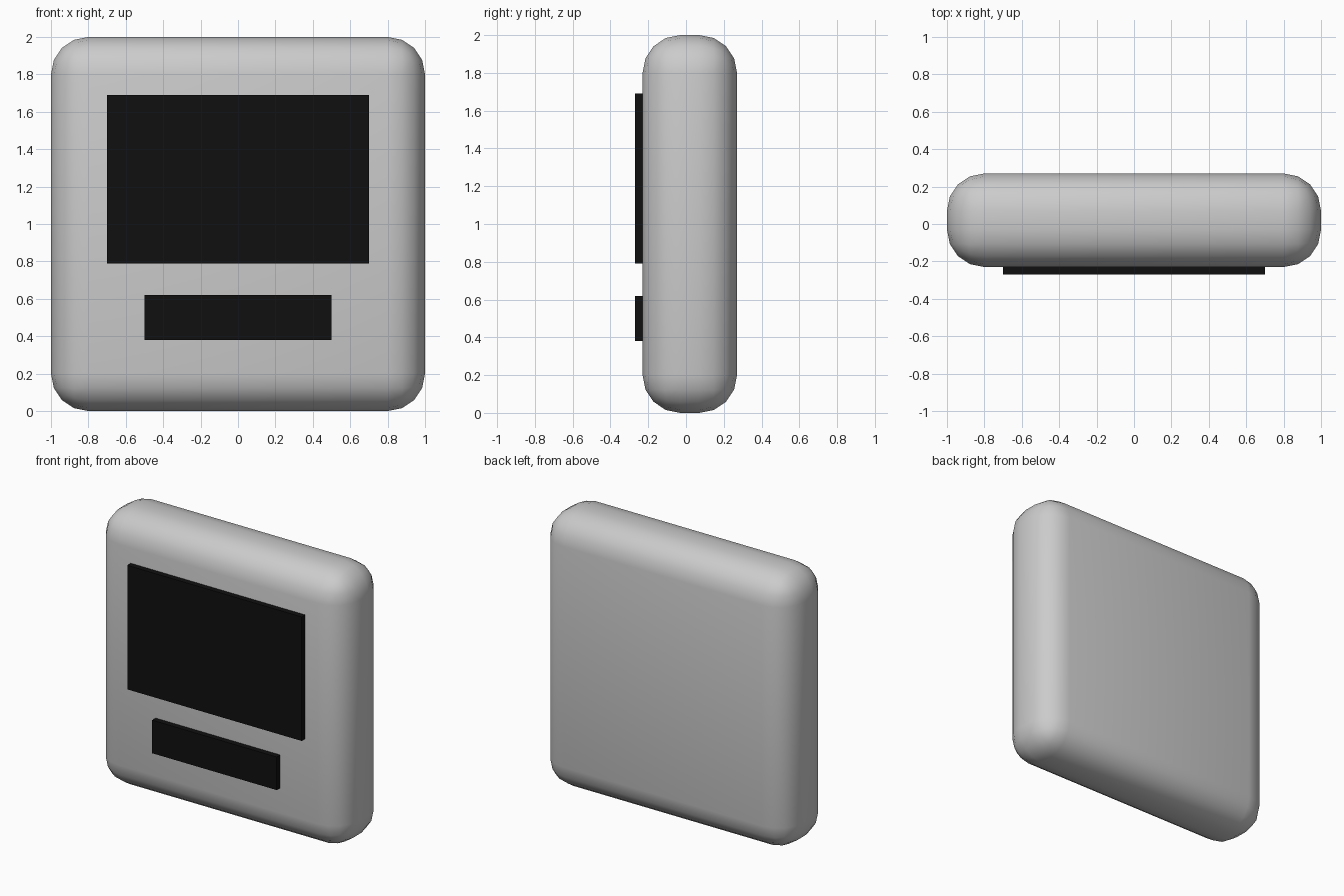
import bpy
import math

if "Cube" in bpy.data.objects:
    bpy.data.objects.remove(bpy.data.objects["Cube"])


def box(name, x, y, z):
    """Box from (min, max) ranges on each axis."""
    size = [b - a for a, b in (x, y, z)]
    bpy.ops.mesh.primitive_cube_add(size=1, location=[(a + b) / 2 for a, b in (x, y, z)])
    ob = bpy.context.object
    ob.name = name
    ob.scale = size
    bpy.ops.object.transform_apply(location=False, rotation=False, scale=True)
    return ob


black = bpy.data.materials.new("black_glass")
black.diffuse_color = (0.005, 0.005, 0.005, 1)
black.use_nodes = True
black.node_tree.nodes["Principled BSDF"].inputs["Base Color"].default_value = black.diffuse_color

# Rounded housing
body = box("housing", (-1, 1), (-0.23, 0.27), (0, 2))
bevel = body.modifiers.new("rounding", "BEVEL")
bevel.width = 0.2
bevel.segments = 4
bpy.ops.object.modifier_apply(modifier=bevel.name)
bpy.ops.object.shade_smooth_by_angle(angle=math.radians(40))

# Front panels, set slightly into the housing
for name, half_width, z in (("screen", 0.7, (0.79, 1.69)),
                            ("lower_panel", 0.5, (0.38, 0.62))):
    panel = box(name, (-half_width, half_width), (-0.27, -0.22), z)
    panel.data.materials.append(black)
